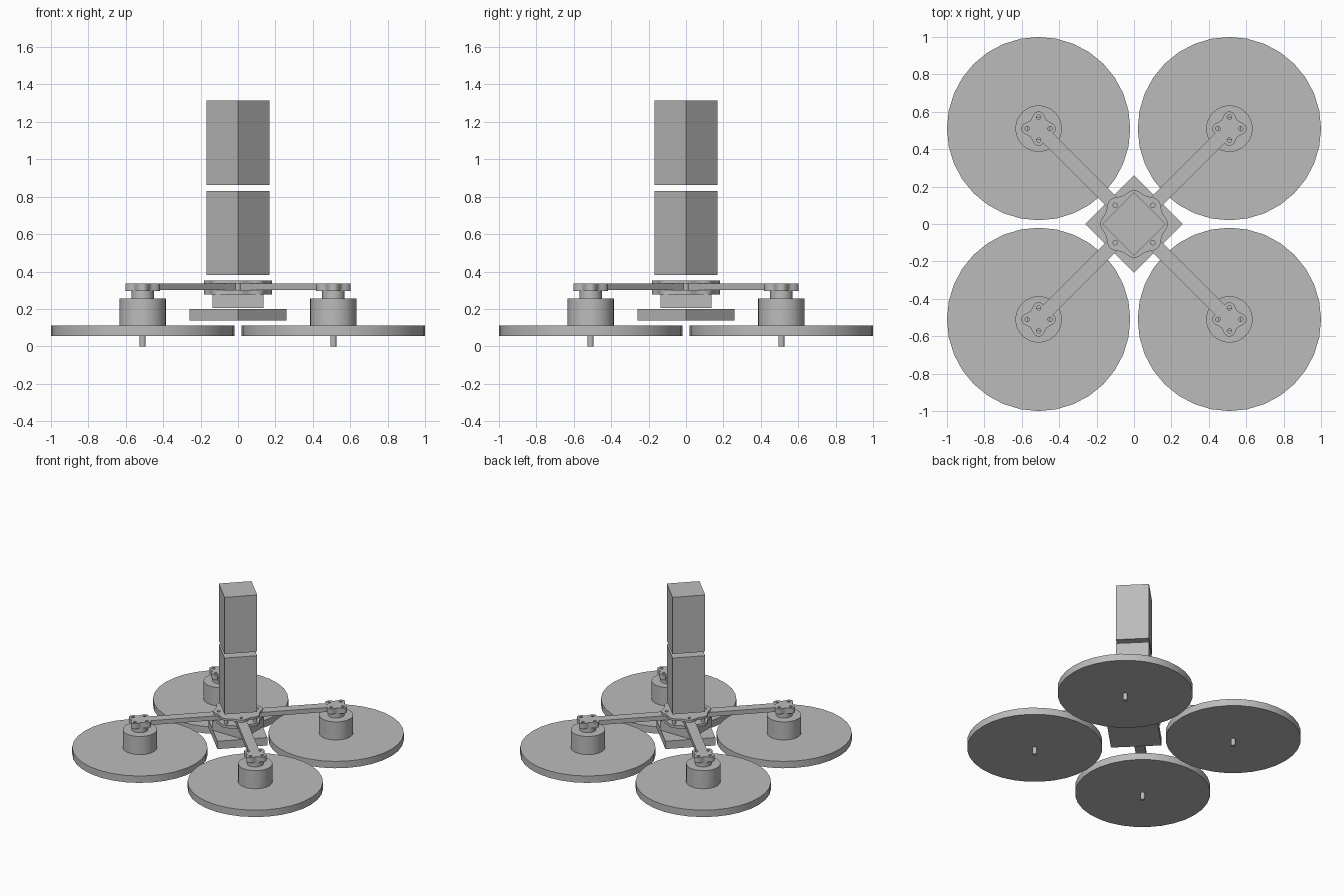
import bpy
import bmesh
from math import cos, sin, pi, radians
from mathutils import Matrix

cube = bpy.data.objects.get("Cube")
if cube:
    bpy.data.objects.remove(cube, do_unlink=True)

grey = bpy.data.materials.new("plain_grey")
grey.use_nodes = True
colour = (0.5, 0.5, 0.5, 1)
grey.diffuse_color = colour
grey.node_tree.nodes["Principled BSDF"].inputs["Base Color"].default_value = colour


def add_object(name, mesh, smooth=False):
    mesh.materials.clear()
    mesh.materials.append(grey)
    ob = bpy.data.objects.new(name, mesh)
    bpy.context.collection.objects.link(ob)
    if smooth:
        bpy.ops.object.select_all(action='DESELECT')
        ob.select_set(True)
        bpy.context.view_layer.objects.active = ob
        bpy.ops.object.shade_smooth_by_angle(angle=radians(30))
    return ob


def box(name, size, z0, z1, turn=0, centre=(0, 0)):
    bm = bmesh.new()
    m = (Matrix.Translation((centre[0], centre[1], (z0 + z1) / 2))
         @ Matrix.Rotation(turn, 4, 'Z')
         @ Matrix.Diagonal((size[0], size[1], z1 - z0, 1)))
    bmesh.ops.create_cube(bm, size=1, matrix=m)
    mesh = bpy.data.meshes.new(name)
    bm.to_mesh(mesh)
    bm.free()
    return add_object(name, mesh)


def cylinder(name, x, y, r, z0, z1, sides=32):
    bm = bmesh.new()
    bmesh.ops.create_cone(bm, cap_ends=True, segments=sides, radius1=r, radius2=r,
                          depth=z1 - z0, matrix=Matrix.Translation((x, y, (z0 + z1) / 2)))
    mesh = bpy.data.meshes.new(name)
    bm.to_mesh(mesh)
    bm.free()
    return add_object(name, mesh, True)


def ring(r, centre=(0, 0), wave=0, lobes=0, n=16):
    """Closed outline, wavy when lobes are given."""
    pts = []
    for i in range(n):
        a = 2 * pi * i / n
        d = r + wave * cos(lobes * a)
        pts.append((centre[0] + d * cos(a), centre[1] + d * sin(a)))
    return pts


def plate(name, loops, z0, z1, x=0, y=0):
    """Extruded flat plate; the loops after the first are holes."""
    curve = bpy.data.curves.new(name, 'CURVE')
    curve.dimensions = '2D'
    curve.fill_mode = 'BOTH'
    curve.extrude = (z1 - z0) / 2
    for loop in loops:
        spline = curve.splines.new('POLY')
        spline.points.add(len(loop) - 1)
        for p, co in zip(spline.points, loop):
            p.co = (co[0], co[1], 0, 1)
        spline.use_cyclic_u = True
    temp = bpy.data.objects.new(name + "_outline", curve)
    bpy.context.collection.objects.link(temp)
    bpy.context.view_layer.update()
    deps = bpy.context.evaluated_depsgraph_get()
    mesh = bpy.data.meshes.new_from_object(temp.evaluated_get(deps))
    bpy.data.objects.remove(temp, do_unlink=True)
    mesh.transform(Matrix.Translation((x, y, (z0 + z1) / 2)))
    return add_object(name, mesh, True)


# Central stack
q = pi / 4
box("lower_plate", (0.367, 0.367), 0.137, 0.2, q)
box("controller_box", (0.27, 0.27), 0.205, 0.278)
box("lower_tower", (0.24, 0.24), 0.38, 0.83, q)
box("upper_tower", (0.24, 0.24), 0.862, 1.315, q)

# Lobed hub plates with screw holes and spacers
corners = [(sx, sy) for sx in (-1, 1) for sy in (-1, 1)]
hub = [ring(0.172, wave=0.009, lobes=8, n=96)]
hub += [ring(0.012, (0.1 * sx, 0.1 * sy)) for sx, sy in corners]
plate("hub_bottom", hub, 0.278, 0.3)
plate("hub_top", hub, 0.335, 0.353)
for k in range(4):
    a = k * pi / 2
    cylinder("hub_spacer", 0.15 * cos(a), 0.15 * sin(a), 0.014, 0.3, 0.335, 16)

# Arms, motors and propeller discs
c = 0.51
mount = [ring(0.077, wave=0.015, lobes=4, n=64)]
mount += [ring(0.012, (0.061 * cos(k * pi / 2), 0.061 * sin(k * pi / 2))) for k in range(4)]
for sx, sy in corners:
    side = ("front" if sy < 0 else "back") + ("_left" if sx > 0 else "_right")
    x, y = c * sx, c * sy
    box(side + "_arm", (0.62, 0.075), 0.3, 0.335, q * sx * sy, (0.255 * sx, 0.255 * sy))
    plate(side + "_mount", mount, 0.295, 0.337, x, y)
    cylinder(side + "_neck", x, y, 0.06, 0.25, 0.298)
    cylinder(side + "_motor", x, y, 0.124, 0.108, 0.255)
    cylinder(side + "_propeller_disc", x, y, 0.49, 0.055, 0.11)
    cylinder(side + "_shaft", x, y, 0.016, 0, 0.06, 16)
